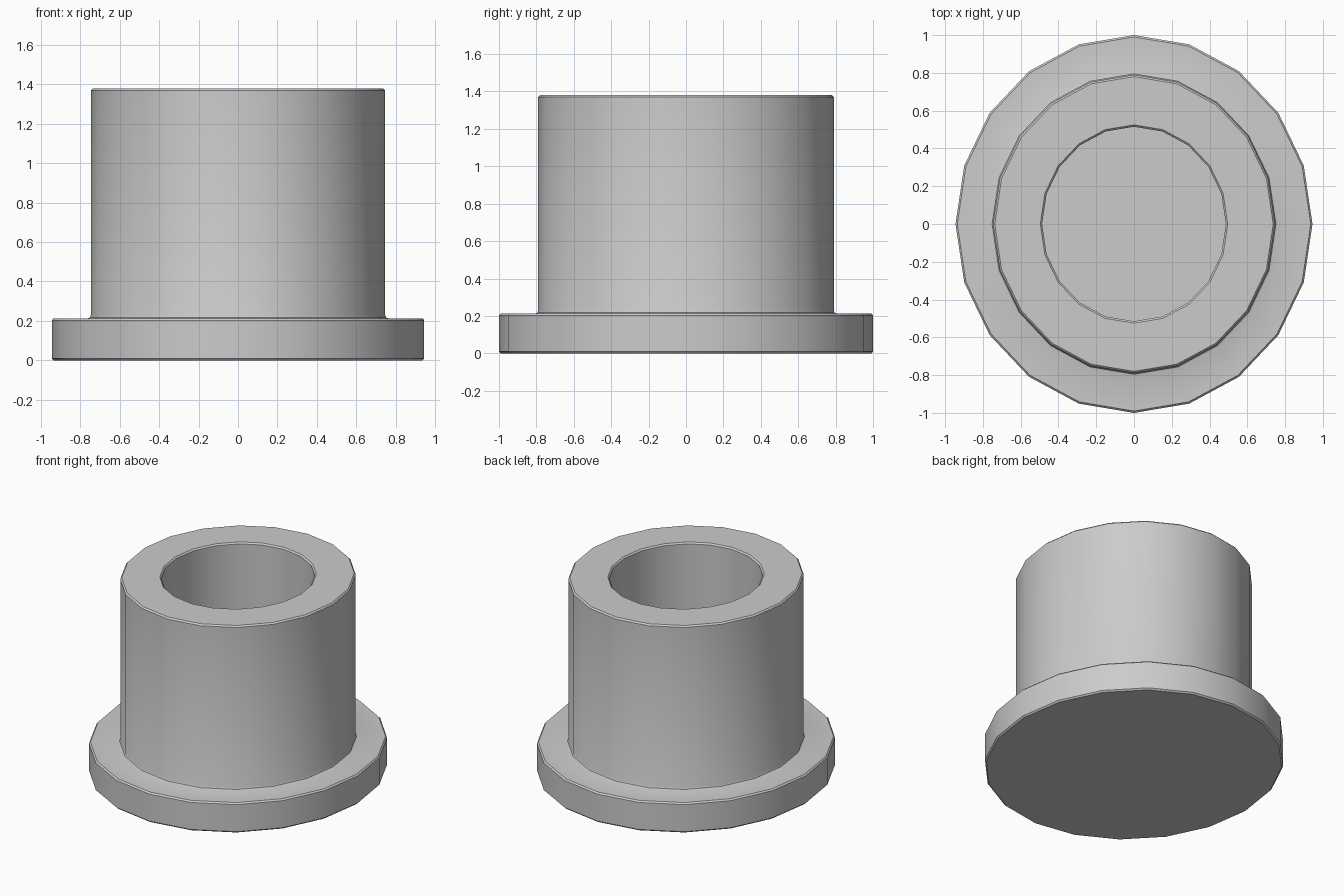
import bpy, bmesh, math
from mathutils import Vector

if "Cube" in bpy.data.objects:
    bpy.data.objects.remove(bpy.data.objects["Cube"])

SIDES = 20
X_SQUASH = 0.945  # slightly narrower in x than in y

# Half section (radius, height): base, flange, small fillet, barrel, rim, blind bore
profile = [
    (0.0, 0.0), (0.99, 0.0), (1.0, 0.01),
    (1.0, 0.203), (0.99, 0.213),
    (0.805, 0.213), (0.795, 0.217), (0.79, 0.23),
    (0.79, 1.37), (0.78, 1.38),
    (0.525, 1.38), (0.515, 1.37),
    (0.515, 0.213), (0.0, 0.213),
]

# Revolve the section around z
bm = bmesh.new()
verts = [bm.verts.new((0, r, z)) for r, z in profile]
edges = [bm.edges.new(pair) for pair in zip(verts, verts[1:])]
bmesh.ops.spin(bm, geom=verts + edges, cent=(0, 0, 0), axis=(0, 0, 1),
               angle=2 * math.pi, steps=SIDES, use_duplicate=False)
bmesh.ops.remove_doubles(bm, verts=bm.verts[:], dist=0.0005)
bmesh.ops.dissolve_degenerate(bm, edges=bm.edges[:], dist=0.0001)
bmesh.ops.scale(bm, vec=Vector((X_SQUASH, 1, 1)), verts=bm.verts[:])
bmesh.ops.recalc_face_normals(bm, faces=bm.faces[:])

mesh = bpy.data.meshes.new("flanged_bushing")
bm.to_mesh(mesh)
bm.free()
bushing = bpy.data.objects.new("flanged_bushing", mesh)
bpy.context.collection.objects.link(bushing)

# Smooth round walls, crisp rims
bpy.context.view_layer.objects.active = bushing
bushing.select_set(True)
bpy.ops.object.shade_smooth_by_angle(angle=math.radians(30))
